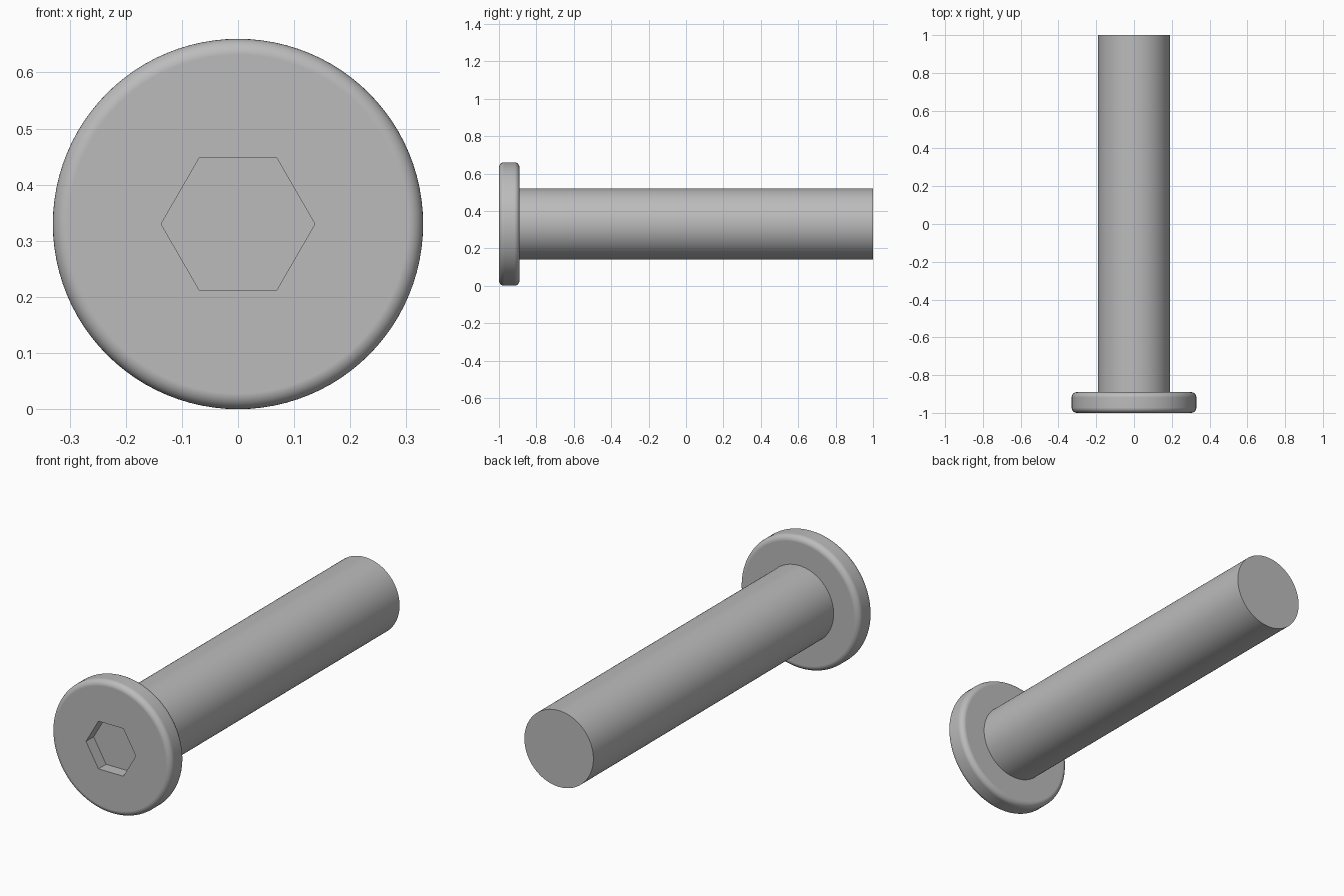
import bpy, bmesh, math
from mathutils import Matrix, Vector

cube = bpy.data.objects.get("Cube")
if cube:
    bpy.data.objects.remove(cube, do_unlink=True)

HEAD_R, SHAFT_R, HEX_R = 0.33, 0.19, 0.137
FRONT, HEAD_BACK, END = -1.0, -0.89, 1.0
FILLET, HEX_DEPTH, SEGMENTS = 0.028, 0.06, 96

steel = bpy.data.materials.new("steel_grey")
steel.use_nodes = True
GREY = (0.5, 0.5, 0.5, 1)
steel.diffuse_color = GREY
steel.node_tree.nodes["Principled BSDF"].inputs["Base Color"].default_value = GREY


def add_object(name, bm):
    bmesh.ops.recalc_face_normals(bm, faces=bm.faces)
    mesh = bpy.data.meshes.new(name)
    bm.to_mesh(mesh)
    bm.free()
    mesh.materials.append(steel)
    obj = bpy.data.objects.new(name, mesh)
    bpy.context.collection.objects.link(obj)
    return obj


def lathe(name, profile):
    """Revolve (radius, y) points around the bolt axis, capping both ends."""
    bm = bmesh.new()
    rings = []
    for r, y in profile:
        angles = [math.tau * i / SEGMENTS for i in range(SEGMENTS)]
        rings.append([bm.verts.new((r * math.cos(a), y, HEAD_R + r * math.sin(a)))
                      for a in angles])
    for a, b in zip(rings, rings[1:]):
        for i in range(SEGMENTS):
            j = (i + 1) % SEGMENTS
            bm.faces.new((a[i], a[j], b[j], b[i]))
    bm.faces.new(rings[0])
    bm.faces.new(rings[-1])
    return add_object(name, bm)


def smooth(obj):
    bpy.ops.object.select_all(action="DESELECT")
    obj.select_set(True)
    bpy.context.view_layer.objects.active = obj
    bpy.ops.object.shade_smooth_by_angle(angle=math.radians(30))
    weighted = obj.modifiers.new("flat_caps", "WEIGHTED_NORMAL")
    weighted.keep_sharp = True


# Disc head with rounded front and back rims
STEPS = 8
arc = [math.pi / 2 * i / STEPS for i in range(STEPS + 1)]
inner = HEAD_R - FILLET
front_rim = [(inner + FILLET * math.sin(a), FRONT + FILLET * (1 - math.cos(a))) for a in arc]
back_rim = [(r, FRONT + HEAD_BACK - y) for r, y in reversed(front_rim)]
head = lathe("bolt_head", front_rim + back_rim)

# Hexagonal key socket cut into the head
bm = bmesh.new()
center = Matrix.Translation(Vector((0, FRONT, HEAD_R)))
bmesh.ops.create_cone(bm, cap_ends=True, segments=6, radius1=HEX_R, radius2=HEX_R,
                      depth=2 * HEX_DEPTH)
# Point two hexagon corners along the x axis
corner = max(bm.verts, key=lambda v: v.co.x).co
turn = Matrix.Rotation(-math.atan2(corner.y, corner.x), 4, "Z")
bm.transform(center @ Matrix.Rotation(math.pi / 2, 4, "X") @ turn)
cutter = add_object("socket_cutter", bm)
cutter.hide_render = True

cut = head.modifiers.new("key_socket", "BOOLEAN")
cut.operation = "DIFFERENCE"
cut.solver = "EXACT"
cut.object = cutter
bpy.context.view_layer.objects.active = head
bpy.ops.object.modifier_apply(modifier=cut.name)
bpy.data.objects.remove(cutter, do_unlink=True)

# Plain cylindrical shank
shank = lathe("bolt_shank", [(SHAFT_R, HEAD_BACK - 0.01), (SHAFT_R, END)])

for part in (head, shank):
    smooth(part)
